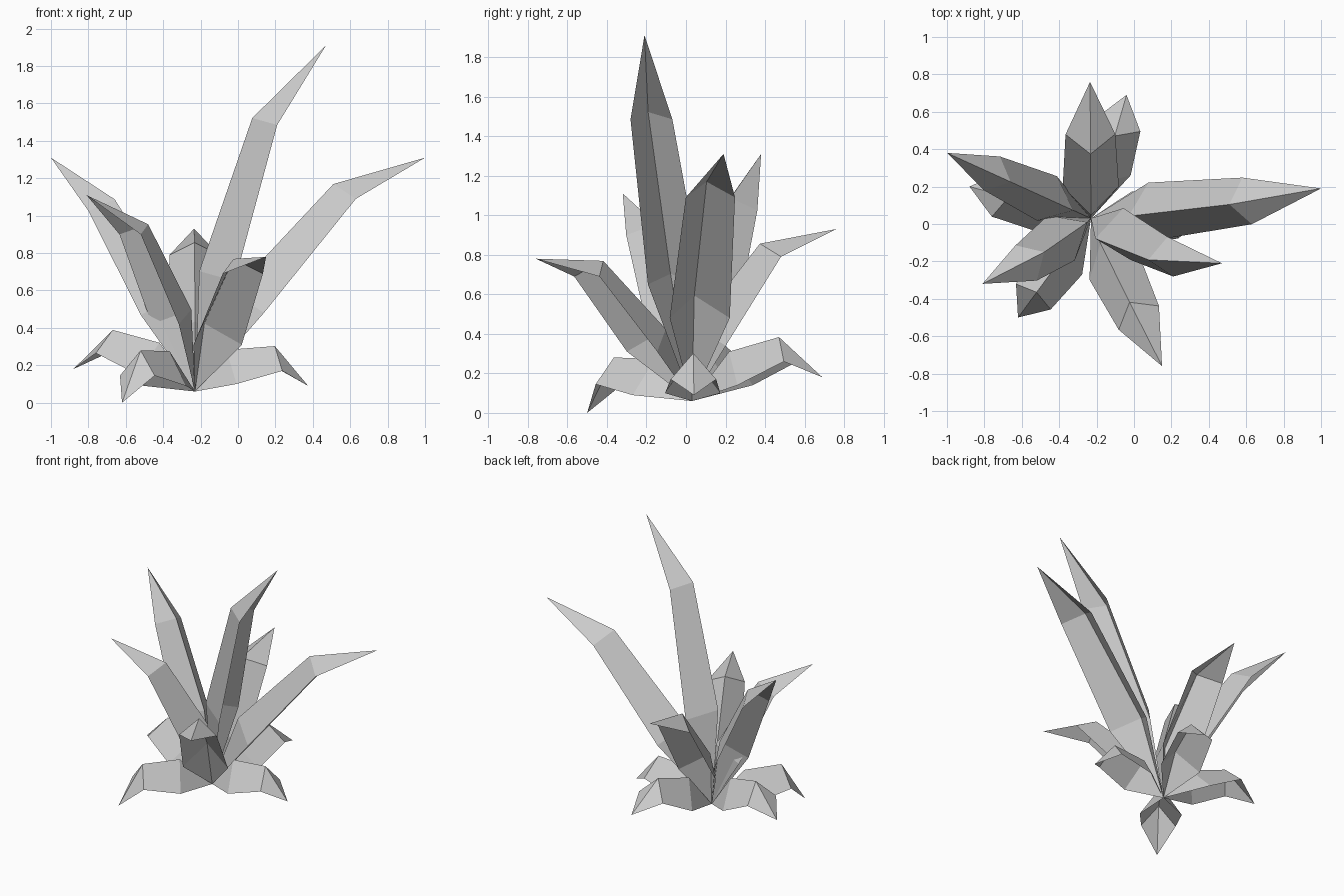
import bpy, bmesh
from math import atan2, cos, sin, radians
from mathutils import Vector

if "Cube" in bpy.data.objects:
    bpy.data.objects.remove(bpy.data.objects["Cube"])

ROOT = Vector((-0.23, 0.03, 0.06))


def leaf(name, tip, edge1, edge2, w1, w2, twist=0, shift=0, depths=(0.18, 0.125)):
    """Roof-folded leaf: root point, two ridge sections, pointed tip.
    tip is a world point; edge1/edge2 are (reach, height) from the root.
    twist turns the blade about z (degrees), shift bows it sideways."""
    d = Vector(tip) - ROOT
    az = atan2(d.y, d.x)
    path, across = Vector((cos(az), sin(az), 0)), Vector((-sin(az), cos(az), 0))
    az += radians(twist)
    out, side = Vector((cos(az), sin(az), 0)), Vector((-sin(az), cos(az), 0))
    slope = (Vector(edge2) - Vector(edge1)).normalized()
    ridge = Vector((0, 0, slope.x)) - out * slope.y

    bm = bmesh.new()
    root, point = bm.verts.new(ROOT), bm.verts.new(tip)
    rows = []
    for (r, z), w, depth, bow in ((edge1, w1, depths[0], shift * 0.3),
                                  (edge2, w2, depths[1], shift)):
        mid = ROOT + path * r + across * bow + Vector((0, 0, z))
        rows.append([bm.verts.new(p) for p in
                     (mid - side * w, mid + ridge * depth, mid + side * w)])
    a, b = rows
    for i in range(2):
        bm.faces.new((root, a[i], a[i + 1]))
        bm.faces.new((a[i], b[i], b[i + 1], a[i + 1]))
        bm.faces.new((b[i], point, b[i + 1]))
    mesh = bpy.data.meshes.new(name)
    bm.to_mesh(mesh)
    bm.free()
    bpy.context.collection.objects.link(bpy.data.objects.new(name, mesh))


# Tall upright leaves
upright = [
    ((1.00, 0.19, 1.31), (0.34, 0.42), (0.84, 1.03), 0.155, 0.127, 4, -0.015),
    ((0.47, -0.21, 1.91), (0.21, 0.59), (0.468, 1.425), 0.14, 0.107, 27, -0.056),
    ((0.15, -0.76, 0.78), (0.28, 0.25), (0.59, 0.63), 0.15, 0.125, 5, 0.0),
    ((-0.81, -0.32, 1.11), (0.19, 0.36), (0.42, 0.84), 0.14, 0.11, 0, 0.025),
    ((-1.00, 0.38, 1.31), (0.26, 0.41), (0.58, 0.965), 0.13, 0.10, 0, 0.0),
    ((-0.235, 0.76, 0.93), (0.17, 0.28), (0.45, 0.73), 0.15, 0.133, 0, 0.0),
]
for i, spec in enumerate(upright):
    leaf(f"upright_leaf_{i + 1}", *spec)

# Short drooping leaves near the ground
drooping = [
    ((-0.62, -0.50, 0.00), (0.27, 0.03), (0.52, 0.085), 0.14, 0.115),
    ((-0.88, 0.20, 0.18), (0.28, 0.09), (0.515, 0.205), 0.14, 0.125),
    ((-0.04, 0.69, 0.18), (0.28, 0.08), (0.52, 0.20), 0.14, 0.125),
    ((0.375, 0.04, 0.09), (0.22, 0.04), (0.465, 0.11), 0.14, 0.115),
]
for i, spec in enumerate(drooping):
    leaf(f"drooping_leaf_{i + 1}", *spec, depths=(0.19, 0.138))
